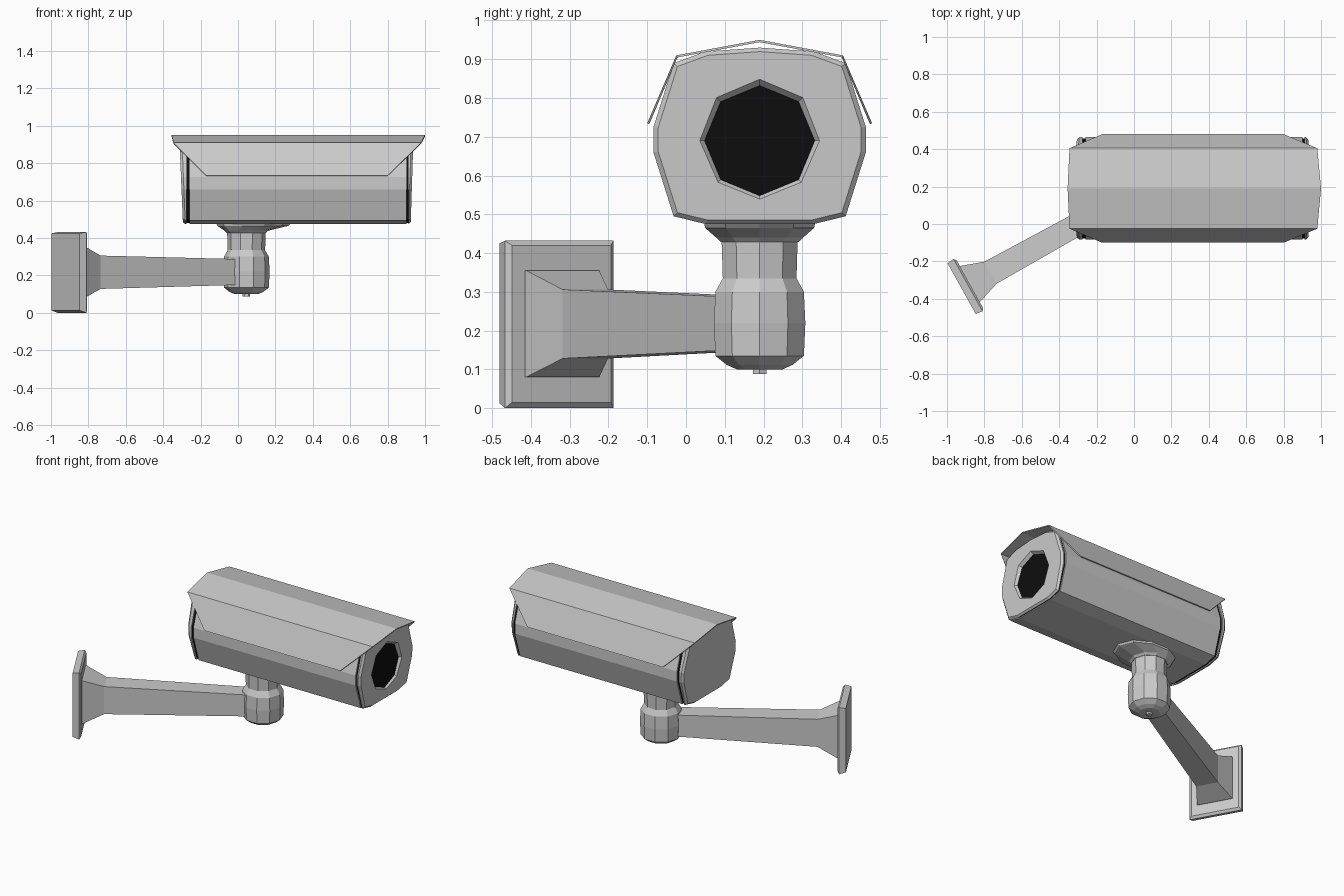
import bpy, bmesh, math
from mathutils import Vector

if "Cube" in bpy.data.objects:
    bpy.data.objects.remove(bpy.data.objects["Cube"])

black = bpy.data.materials.new("black")
black.diffuse_color = (0.004, 0.004, 0.004, 1)
black.use_nodes = True
black.node_tree.nodes["Principled BSDF"].inputs["Base Color"].default_value = black.diffuse_color
PX, PY = 0.045, 0.19          # post axis


def make(name, bm, mat=None, recalc=True):
    if recalc:
        bmesh.ops.recalc_face_normals(bm, faces=bm.faces)
    me = bpy.data.meshes.new(name)
    bm.to_mesh(me)
    bm.free()
    ob = bpy.data.objects.new(name, me)
    bpy.context.collection.objects.link(ob)
    if mat:
        me.materials.append(mat)
    return ob


def loft(name, rings, mat=None):
    """Closed solid through rings with equal point counts."""
    bm = bmesh.new()
    rows = [[bm.verts.new(p) for p in r] for r in rings]
    n = len(rows[0])
    for a, b in zip(rows, rows[1:]):
        for i in range(n):
            j = (i + 1) % n
            bm.faces.new((a[i], a[j], b[j], b[i]))
    bm.faces.new(rows[0])
    bm.faces.new(rows[-1])
    return make(name, bm, mat)


# Housing cross-section (offset from y = 0.19, z), mirrored
half = [(0.14, 0.475), (0.222, 0.495), (0.274, 0.66), (0.274, 0.725),
        (0.222, 0.89), (0.14, 0.92)]
section = half + [(0, 0.93)] + [(-y, z) for y, z in reversed(half)]


def slice_at(x, s, tilt=0.0):
    return [(x + tilt * (z - 0.68), PY + y * s, 0.70 + (z - 0.70) * s) for y, z in section]


# Housing, dark seams and end caps
loft("housing", [slice_at(-0.26, 1), slice_at(0.90, 1)])
loft("seam_gasket", [slice_at(-0.29, 0.972), slice_at(0.915, 0.972)], black)
loft("rear_cap", [slice_at(-0.20, 0.9), slice_at(-0.275, 0.9), slice_at(-0.275, 1),
                  slice_at(-0.29, 1, -0.04), slice_at(-0.303, 0.96, -0.04)])
cap = loft("front_cap", [slice_at(0.85, 0.9), slice_at(0.911, 0.9), slice_at(0.911, 1),
                         slice_at(0.918, 1, 0.03), slice_at(0.93, 0.955, 0.03)])


# Lens window: octagonal chamfered recess with black glass
def octagon(x, r):
    return [(x, PY + r * math.sin(i * math.pi / 4), 0.69 + r * math.cos(i * math.pi / 4))
            for i in range(8)]


cutter = loft("window_cutter", [octagon(0.912, 0.14), octagon(0.95, 0.17)])
cutter.hide_render = True
cutter.hide_viewport = True
cut = cap.modifiers.new("window", 'BOOLEAN')
cut.object = cutter
cut.operation = 'DIFFERENCE'
cut.solver = 'EXACT'
loft("lens_glass", [octagon(0.88, 0.142), octagon(0.915, 0.142)], black)

# Sun hood: folded thin sheet with clipped lower corners
fold = [(-0.10, 0.735, -0.17, 0.80), (-0.025, 0.91, -0.345, 0.98), (0.19, 0.95, -0.355, 1.0),
        (0.405, 0.91, -0.345, 0.98), (0.48, 0.735, -0.17, 0.80)]
bm = bmesh.new()
left = [bm.verts.new((a, y, z)) for y, z, a, b in fold]
right = [bm.verts.new((b, y, z)) for y, z, a, b in fold]
for i in range(4):
    bm.faces.new((left[i], right[i], right[i + 1], left[i + 1]))
hood = make("sun_hood", bm, recalc=False)
sheet = hood.modifiers.new("thickness", 'SOLIDIFY')
sheet.thickness = 0.006
sheet.offset = -1


# Post, flange and bolt: ten-sided turned shapes
def ring(z, rx, ry=None, cx=PX, n=10):
    ry = ry or rx
    return [(cx + rx * math.cos(i * 2 * math.pi / n),
             PY + ry * math.sin(i * 2 * math.pi / n), z) for i in range(n)]


loft("post", [ring(0.10, 0.062), ring(0.112, 0.09), ring(0.135, 0.12), ring(0.22, 0.124),
              ring(0.30, 0.12), ring(0.335, 0.10), ring(0.40, 0.102), ring(0.45, 0.104)])
loft("post_flange", [ring(0.428, 0.105), ring(0.44, 0.118, 0.118), ring(0.465, 0.19, 0.148, 0.08),
                     ring(0.485, 0.205, 0.152, 0.085)])
loft("post_bolt", [ring(0.088, 0.02, n=6), ring(0.11, 0.02, n=6)])

# Wall arm and plate, laid out along the slanted arm axis
A = math.radians(29)
along = Vector((-math.cos(A), -math.sin(A), 0))
across = Vector((-math.sin(A), math.cos(A), 0))


def rect(u, w, z0, z1):
    c = Vector((PX, PY, 0)) + along * u
    return [c + across * (s * w) + Vector((0, 0, z))
            for s, z in ((-1, z0), (1, z0), (1, z1), (-1, z1))]


loft("wall_arm", [rect(0.06, 0.056, 0.15, 0.287), rect(0.928, 0.067, 0.128, 0.306),
                  rect(1.048, 0.108, 0.08, 0.355), rect(1.07, 0.108, 0.08, 0.355)])
loft("wall_plate", [rect(1.055, 0.146, 0.015, 0.42), rect(1.066, 0.16, 0, 0.432),
                    rect(1.105, 0.155, 0.013, 0.425)])
